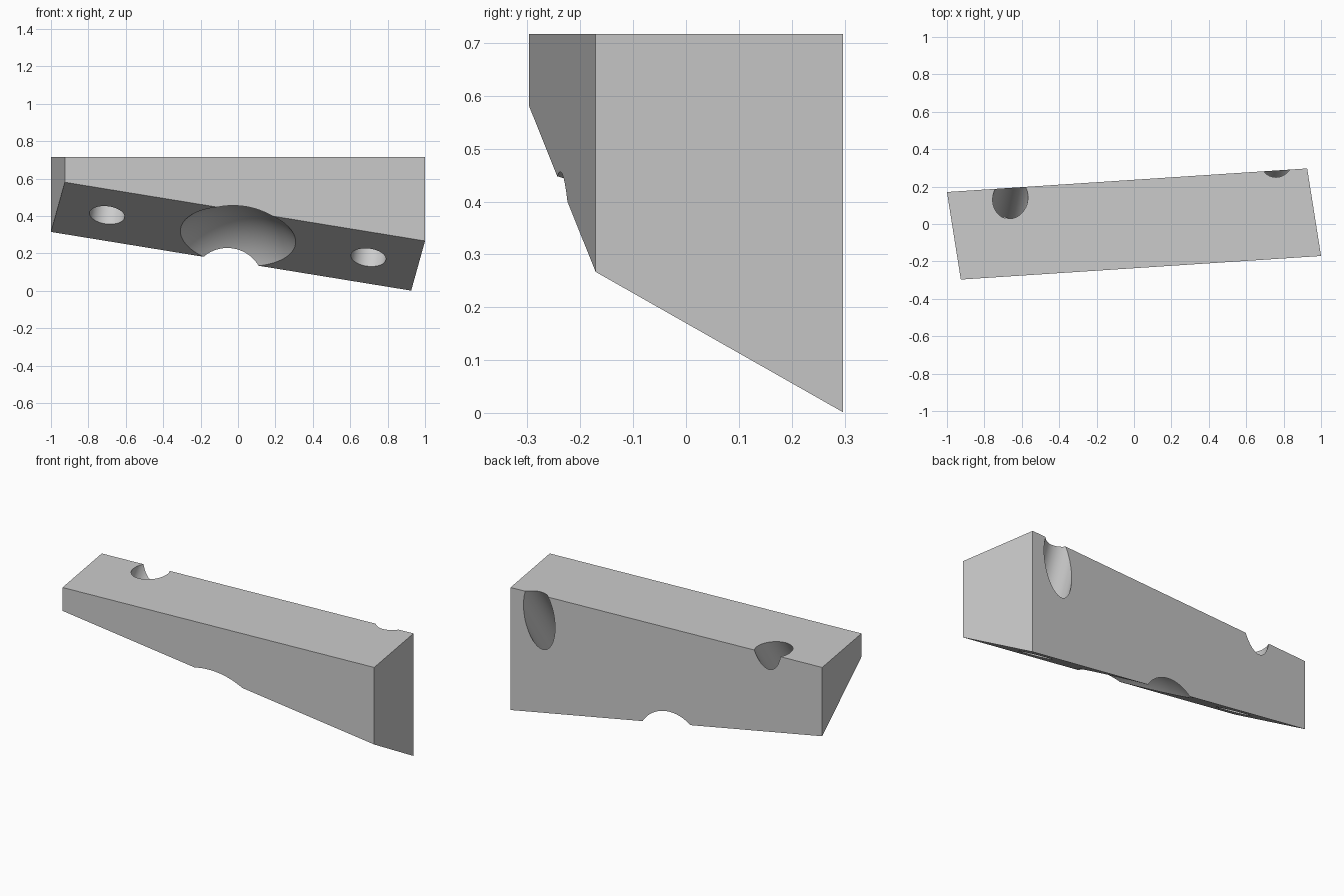
import bpy
import bmesh
import math
from mathutils import Vector

cube = bpy.data.objects.get("Cube")
if cube:
    bpy.data.objects.remove(cube, do_unlink=True)

TOP = 0.717
MID = 0.291
SLOPE_X, SLOPE_Y = -0.1245, -0.587


def underside(x, y):
    """Point on the slanted underside plane."""
    return Vector((x, y, MID + SLOPE_X * x + SLOPE_Y * y))


normal = Vector((-SLOPE_X, -SLOPE_Y, 1)).normalized()

grey = bpy.data.materials.new("plain grey")
grey.use_nodes = True
colour = (0.6, 0.6, 0.6, 1)
grey.diffuse_color = colour
grey.node_tree.nodes["Principled BSDF"].inputs["Base Color"].default_value = colour

# Wedge block: flat top, upright sides, slanted underside
corners = [(-1, 0.171), (-0.926, -0.297), (1, -0.171), (0.926, 0.297)]
bm = bmesh.new()
low = [bm.verts.new(underside(x, y)) for x, y in corners]
high = [bm.verts.new((x, y, TOP)) for x, y in corners]
bm.faces.new(low[::-1])
bm.faces.new(high)
for i in range(4):
    j = (i + 1) % 4
    bm.faces.new((low[i], low[j], high[j], high[i]))
bmesh.ops.recalc_face_normals(bm, faces=bm.faces)
mesh = bpy.data.meshes.new("wedge_block")
bm.to_mesh(mesh)
bm.free()
block = bpy.data.objects.new("wedge_block", mesh)
bpy.context.collection.objects.link(block)
mesh.materials.append(grey)


def cut(cutter, name):
    """Subtract a cutter from the block, then discard it."""
    cutter.name = name
    cutter.hide_render = True
    cutter.data.materials.append(grey)
    mod = block.modifiers.new(name, "BOOLEAN")
    mod.operation = "DIFFERENCE"
    mod.solver = "EXACT"
    mod.object = cutter
    bpy.ops.object.select_all(action="DESELECT")
    block.select_set(True)
    bpy.context.view_layer.objects.active = block
    bpy.ops.object.modifier_apply(modifier=name)
    bpy.data.objects.remove(cutter, do_unlink=True)


# Two bolt holes square to the underside
turn = normal.to_track_quat("Z", "Y").to_euler()
for x, y, name in ((-0.7, -0.046, "right_hole"), (0.697, 0.043, "left_hole")):
    bpy.ops.mesh.primitive_cylinder_add(
        vertices=64, radius=0.094, depth=2.4, location=underside(x, y), rotation=turn)
    cut(bpy.context.object, name + "_cutter")

# Shallow round dish in the middle of the underside
drop, rim = 0.3, 0.31
bpy.ops.mesh.primitive_uv_sphere_add(
    segments=128, ring_count=96, radius=math.hypot(drop, rim),
    location=underside(0, 0) - normal * drop, rotation=turn)
cut(bpy.context.object, "dish_cutter")

# Smooth hole walls, sharp block edges
block.select_set(True)
bpy.context.view_layer.objects.active = block
bpy.ops.object.shade_smooth_by_angle(angle=math.radians(30))
